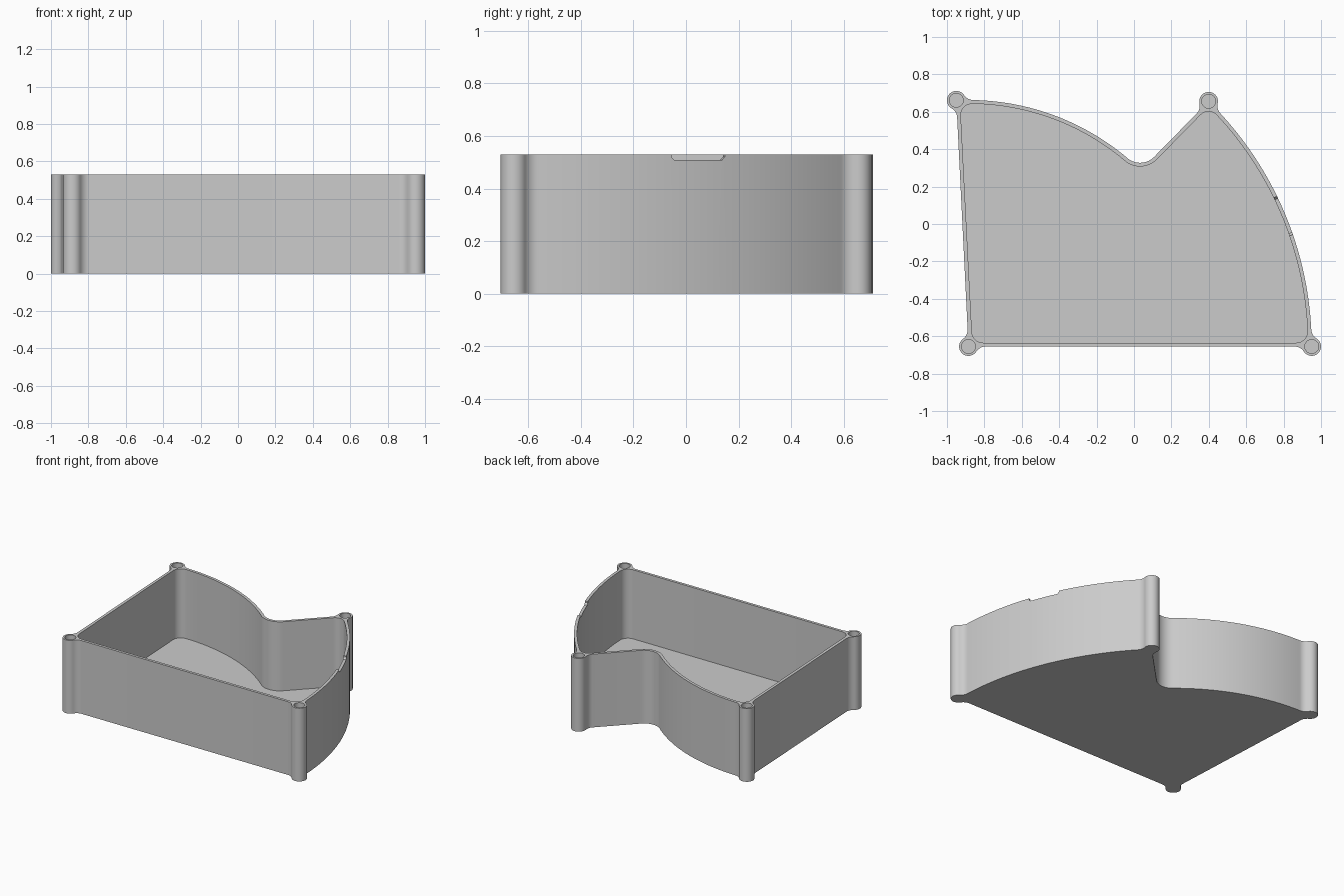
import bpy, bmesh, math
from mathutils import Vector

if "Cube" in bpy.data.objects:
    bpy.data.objects.remove(bpy.data.objects["Cube"], do_unlink=True)

HEIGHT, FLOOR, WALL = 0.53, 0.03, 0.02
POST_R, HOLE_R, HOLE_DEPTH, BLEND = 0.05, 0.037, 0.04, 0.06
PIVOT = Vector((-0.885, -0.655))          # shared centre of both arc walls
BIG, SMALL = 1.835, 1.318                 # arc wall radii
STEP, LEFT = math.radians(45.6), math.radians(92.83)

grey = bpy.data.materials.new("grey plastic")
grey.use_nodes = True
grey.diffuse_color = (0.6, 0.6, 0.6, 1)
grey.node_tree.nodes["Principled BSDF"].inputs["Base Color"].default_value = (0.6, 0.6, 0.6, 1)


def polar(radius, angle, centre=PIVOT):
    return centre + radius * Vector((math.cos(angle), math.sin(angle)))


def sweep(radius, start, end, steps=40):
    return [polar(radius, start + (end - start) * i / steps) for i in range(steps + 1)]


def turn(centre, start, end, steps, ccw):
    """Arc between two points around a centre."""
    u, v = start - centre, end - centre
    a, b = math.atan2(u.y, u.x), math.atan2(v.y, v.x)
    span = (b - a) % math.tau if ccw else -((a - b) % math.tau)
    return [polar(u.length, a + span * i / steps, centre) for i in range(steps + 1)]


def fillet(before, corner, after, radius, steps=10):
    """Rounded corner between two straight directions."""
    p, q = (before - corner).normalized(), (after - corner).normalized()
    half = p.angle(q) / 2
    reach = radius / math.tan(half)
    centre = corner + (p + q).normalized() * radius / math.sin(half)
    ccw = p.x * q.y - p.y * q.x < 0
    return turn(centre, corner + p * reach, corner + q * reach, steps, ccw)


def post_wrap(before, post, after):
    """Outline round a corner post, blended into the walls on both sides."""
    p, q = (before - post).normalized(), (after - post).normalized()
    reach = math.sqrt((POST_R + BLEND) ** 2 - BLEND ** 2)
    c1 = post + p * reach + Vector((-p.y, p.x)) * BLEND
    c2 = post + q * reach + Vector((q.y, -q.x)) * BLEND
    t1 = post + (c1 - post).normalized() * POST_R
    t2 = post + (c2 - post).normalized() * POST_R
    return (turn(c1, post + p * reach, t1, 8, False)
            + turn(post, t1, t2, 24, True)[1:-1]
            + turn(c2, t2, post + q * reach, 8, False))


def prism(name, outline, bottom, top):
    bm = bmesh.new()
    face = bm.faces.new([bm.verts.new((p.x, p.y, bottom)) for p in outline])
    out = bmesh.ops.extrude_face_region(bm, geom=[face])
    moved = [g for g in out["geom"] if isinstance(g, bmesh.types.BMVert)]
    bmesh.ops.translate(bm, verts=moved, vec=(0, 0, top - bottom))
    bmesh.ops.recalc_face_normals(bm, faces=bm.faces)
    mesh = bpy.data.meshes.new(name)
    bm.to_mesh(mesh)
    bm.free()
    mesh.materials.append(grey)
    obj = bpy.data.objects.new(name, mesh)
    bpy.context.collection.objects.link(obj)
    return obj


def outline(inset, corner):
    """Wall outline moved inwards by inset; corner() shapes the four outer corners."""
    big, small = BIG - inset, SMALL - inset
    bl = PIVOT + Vector((inset * 1.05, inset))
    br = polar(big, math.asin(inset / big))
    top = polar(big, STEP - math.asin(inset / big))
    valley = polar(small, STEP - math.asin(inset / small))
    tl = polar(small, LEFT - math.asin(inset / small))
    near, gap, gap2 = 0.09, 0.1 / big, 0.1 / small
    turn_in = 0.105 + inset               # valley rounding radius
    a_br, a_tl = math.asin(inset / big), LEFT - math.asin(inset / small)
    a_v = STEP - math.asin(inset / small)
    a_top = STEP - math.asin(inset / big)
    pts = corner(tl, bl, br)
    pts += corner(bl, br, polar(big, a_br + near / big))
    pts += sweep(big, a_br + gap, a_top - gap)
    pts += corner(polar(big, a_top - near / big), top, valley)
    pts += fillet(top, valley, polar(small, a_v + turn_in / small), turn_in, 14)
    pts += sweep(small, a_v + (turn_in + 0.02) / small, a_tl - gap2, 30)
    pts += corner(polar(small, a_tl - near / small), tl, bl)
    return pts


# Solid body with corner posts
tray = prism("tray", outline(0, post_wrap), 0, HEIGHT)

# Cavity, post sockets and thumb notch
cutters = [prism("cavity", outline(WALL, lambda a, c, b: fillet(a, c, b, 0.06)), FLOOR, HEIGHT + 0.1)]
for post in (PIVOT, polar(BIG, 0), polar(BIG, STEP), polar(SMALL, LEFT)):
    ring = [polar(HOLE_R, math.tau * i / 32, post) for i in range(32)]
    cutters.append(prism("socket", ring, HEIGHT - HOLE_DEPTH, HEIGHT + 0.1))

notch = prism("notch", [Vector(p) for p in ((-0.11, 0.1), (-0.11, -0.01), (-0.098, -0.022),
                                            (0.098, -0.022), (0.11, -0.01), (0.11, 0.1))], -0.1, 0.1)
mid = math.radians(22.5)
spot = polar(BIG, mid)
notch.rotation_euler = (math.pi / 2, 0, mid + math.pi / 2)
notch.location = (spot.x, spot.y, HEIGHT)
cutters.append(notch)
bpy.context.view_layer.update()

bpy.ops.object.select_all(action="DESELECT")
bpy.context.view_layer.objects.active = tray
tray.select_set(True)
for cutter in cutters:
    cutter.hide_render = True
    cut = tray.modifiers.new(cutter.name, "BOOLEAN")
    cut.operation, cut.solver, cut.object = "DIFFERENCE", "EXACT", cutter
    bpy.ops.object.modifier_apply(modifier=cut.name)
    bpy.data.objects.remove(cutter, do_unlink=True)

bpy.ops.object.shade_smooth_by_angle(angle=math.radians(30))
